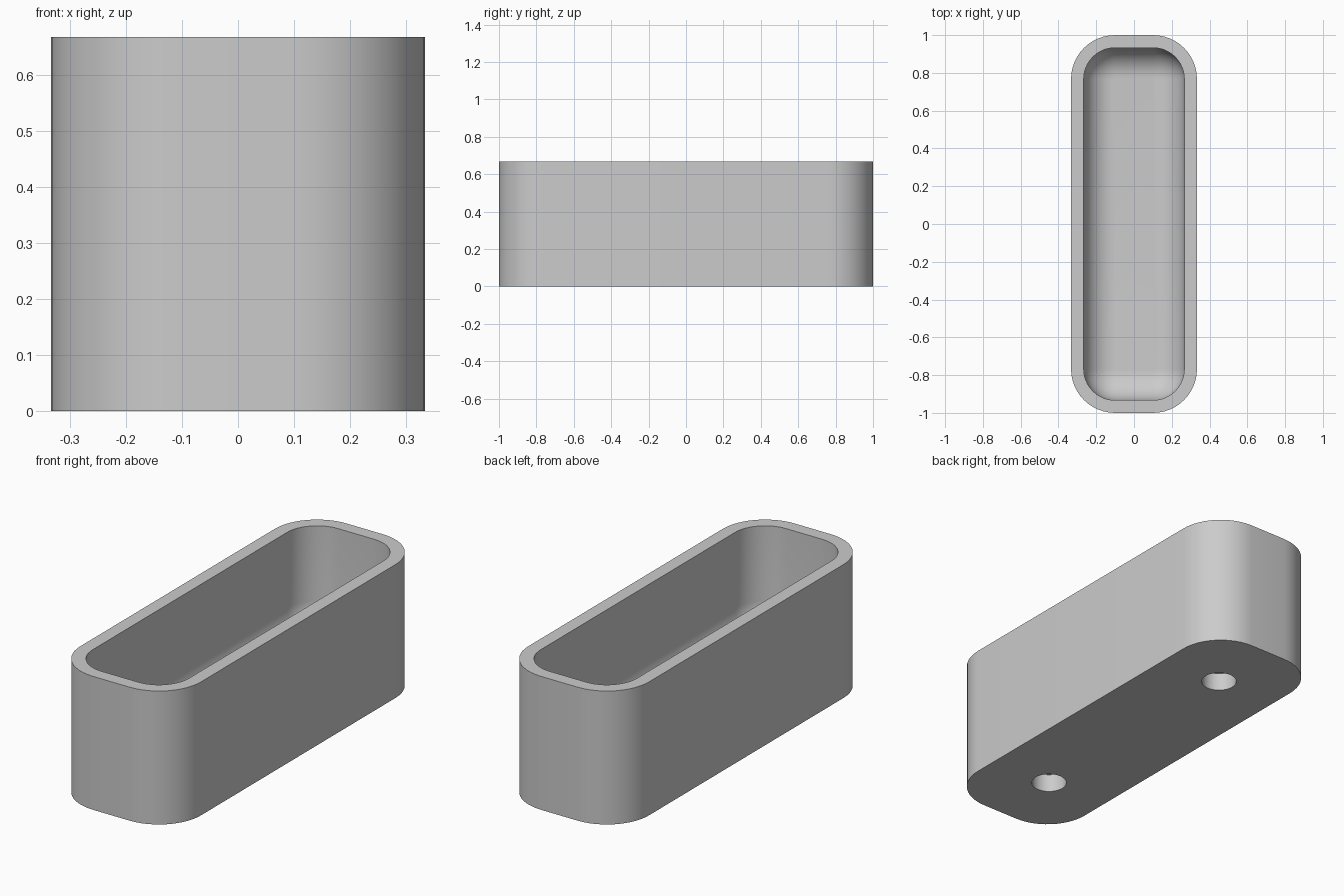
import bpy, bmesh, math

cube = bpy.data.objects.get("Cube")
if cube:
    bpy.data.objects.remove(cube, do_unlink=True)

HALF_X, HALF_Y, HEIGHT = 1 / 3, 1.0, 2 / 3
CORNER, WALL, FLOOR = 0.233, 0.067, 0.133
FILLET = 0.16
HOLE_Y, HOLE_R, HOLE_DEPTH = 0.635, 0.083, 0.092
STEPS = 12

grey = bpy.data.materials.new("plain grey")
grey.use_nodes = True
colour = (0.6, 0.6, 0.6, 1)
grey.diffuse_color = colour
grey.node_tree.nodes["Principled BSDF"].inputs["Base Color"].default_value = colour


def ring(bm, inset, z):
    """Rounded rectangle loop, inset from the outer wall."""
    radius = CORNER - inset
    verts = []
    for q, (sx, sy) in enumerate([(1, 1), (-1, 1), (-1, -1), (1, -1)]):
        for i in range(STEPS + 1):
            a = math.pi / 2 * (q + i / STEPS)
            verts.append(bm.verts.new((sx * (HALF_X - CORNER) + radius * math.cos(a),
                                       sy * (HALF_Y - CORNER) + radius * math.sin(a), z)))
    return verts


# Tray: outer wall, flat rim, inner wall and a rounded floor edge
bm = bmesh.new()
sections = [(0, 0), (0, HEIGHT), (WALL, HEIGHT)]
for i in range(STEPS + 1):
    a = math.pi / 2 * i / STEPS
    sections.append((WALL + FILLET * (1 - math.cos(a)), FLOOR + FILLET * (1 - math.sin(a))))
rings = [ring(bm, *s) for s in sections]
for low, high in zip(rings, rings[1:]):
    for i in range(len(low)):
        j = (i + 1) % len(low)
        bm.faces.new((low[i], low[j], high[j], high[i]))
bm.faces.new(rings[0][::-1])
bm.faces.new(rings[-1])
bmesh.ops.recalc_face_normals(bm, faces=bm.faces)
mesh = bpy.data.meshes.new("tray")
bm.to_mesh(mesh)
bm.free()
mesh.materials.append(grey)
tray = bpy.data.objects.new("tray", mesh)
bpy.context.collection.objects.link(tray)

# Two blind round holes in the underside
for side in (-1, 1):
    bpy.ops.mesh.primitive_cylinder_add(vertices=48, radius=HOLE_R, depth=2 * HOLE_DEPTH,
                                        location=(0, side * HOLE_Y, 0))
    cutter = bpy.context.object
    cutter.name = "hole_cutter"
    cutter.hide_render = True
    cutter.data.materials.append(grey)
    bpy.context.view_layer.objects.active = tray
    cut = tray.modifiers.new("hole", 'BOOLEAN')
    cut.operation = 'DIFFERENCE'
    cut.solver = 'EXACT'
    cut.object = cutter
    bpy.ops.object.modifier_apply(modifier=cut.name)
    bpy.data.objects.remove(cutter, do_unlink=True)

bpy.ops.object.select_all(action='DESELECT')
tray.select_set(True)
bpy.context.view_layer.objects.active = tray
bpy.ops.object.shade_smooth_by_angle(angle=math.radians(30))
